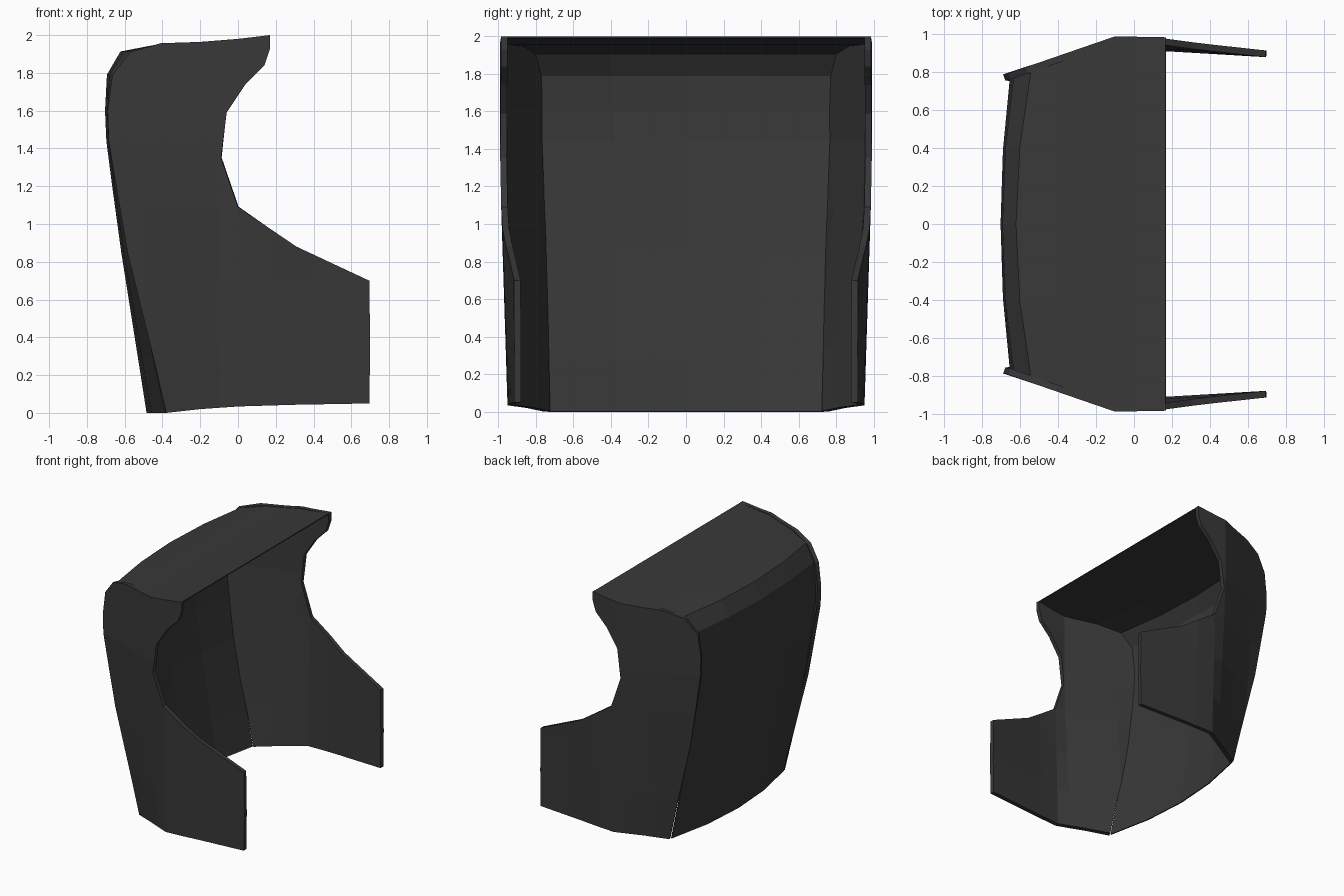
import bpy, bmesh

if "Cube" in bpy.data.objects:
    bpy.data.objects.remove(bpy.data.objects["Cube"])

mat = bpy.data.materials.new("dark_shell")
mat.diffuse_color = (0.04, 0.04, 0.04, 1)
mat.use_nodes = True
mat.node_tree.nodes["Principled BSDF"].inputs["Base Color"].default_value = mat.diffuse_color


def lerp_table(table, x):
    if x <= table[0][0]:
        return table[0][1]
    for (x0, y0), (x1, y1) in zip(table, table[1:]):
        if x <= x1:
            return y0 + (y1 - y0) * (x - x0) / (x1 - x0)
    return table[-1][1]


def side_y(x, z):
    """Outer y of the bowed side panel."""
    up = min(1, z / 1.44)
    wide = 0.95 + 0.04 * min(1, z / 1.2)
    return lerp_table([(-0.38 - 0.3 * up, 0.755 + 0.035 * up),
                       (-0.1 * up, wide), (0.17, wide - 0.005), (0.7, 0.915)], x)


def finish(name, bm, thickness, offset):
    me = bpy.data.meshes.new(name)
    bm.to_mesh(me)
    bm.free()
    me.materials.append(mat)
    ob = bpy.data.objects.new(name, me)
    bpy.context.collection.objects.link(ob)
    s = ob.modifiers.new("thickness", 'SOLIDIFY')
    s.thickness, s.offset = thickness, offset
    return ob


# Side panels: flat outline, cut into facets, bowed outward, mirrored
outline = [(-0.38, 0), (-0.45, 0.3), (-0.585, 0.85), (-0.645, 1.2), (-0.685, 1.44),
           (-0.69, 1.6), (-0.665, 1.79), (-0.57, 1.91), (-0.41, 1.957), (-0.2, 1.964),
           (0, 1.98), (0.17, 2.0), (0.17, 1.93), (0.14, 1.84), (0.04, 1.74),
           (-0.06, 1.59), (-0.09, 1.35), (0, 1.09), (0.31, 0.88), (0.695, 0.7),
           (0.7, 0.35), (0.695, 0.05), (0.3, 0.043), (0, 0.034), (-0.2, 0.02)]
bm = bmesh.new()
bm.faces.new([bm.verts.new((x, 0, z)) for x, z in outline])
cuts = [((x, 0, 0), (1, 0, 0)) for x in (-0.5, -0.3, -0.1, 0.0, 0.17, 0.4)]
cuts += [((0, 0, z), (0, 0, 1)) for z in (0.35, 0.7, 1.09, 1.44, 1.74)]
for co, no in cuts:
    bmesh.ops.bisect_plane(bm, geom=bm.verts[:] + bm.edges[:] + bm.faces[:],
                           dist=1e-4, plane_co=co, plane_no=no)
for v in bm.verts:
    v.co.y = side_y(v.co.x, v.co.z)
sides = finish("side_panels", bm, 0.035, -1)
m = sides.modifiers.new("mirror", 'MIRROR')
m.use_axis = (False, True, False)

# Back and roof: centre profile (x, z, forward sweep at the edges)
profile = [(-0.48, 0, 0.10), (-0.527, 0.3, 0.08), (-0.614, 0.85, 0.05),
           (-0.662, 1.2, 0.045), (-0.693, 1.44, 0.045), (-0.7, 1.6, 0.05),
           (-0.69, 1.79, 0.06), (-0.62, 1.91, 0.08), (-0.41, 1.95, 0.06),
           (-0.2, 1.958, 0.03), (0, 1.973, 0), (0.168, 1.996, 0)]
bm = bmesh.new()
rows = []
for x, z, sweep in profile:
    w = side_y(x + sweep, z) - 0.02
    rows.append([bm.verts.new((x + sweep * v * v, w * v, z))
                 for v in (-1, -0.5, 0, 0.5, 1)])
for a, b in zip(rows, rows[1:]):
    for i in range(4):
        bm.faces.new((a[i], b[i], b[i + 1], a[i + 1]))
bmesh.ops.recalc_face_normals(bm, faces=bm.faces[:])
finish("back_and_roof", bm, 0.008, 0)
